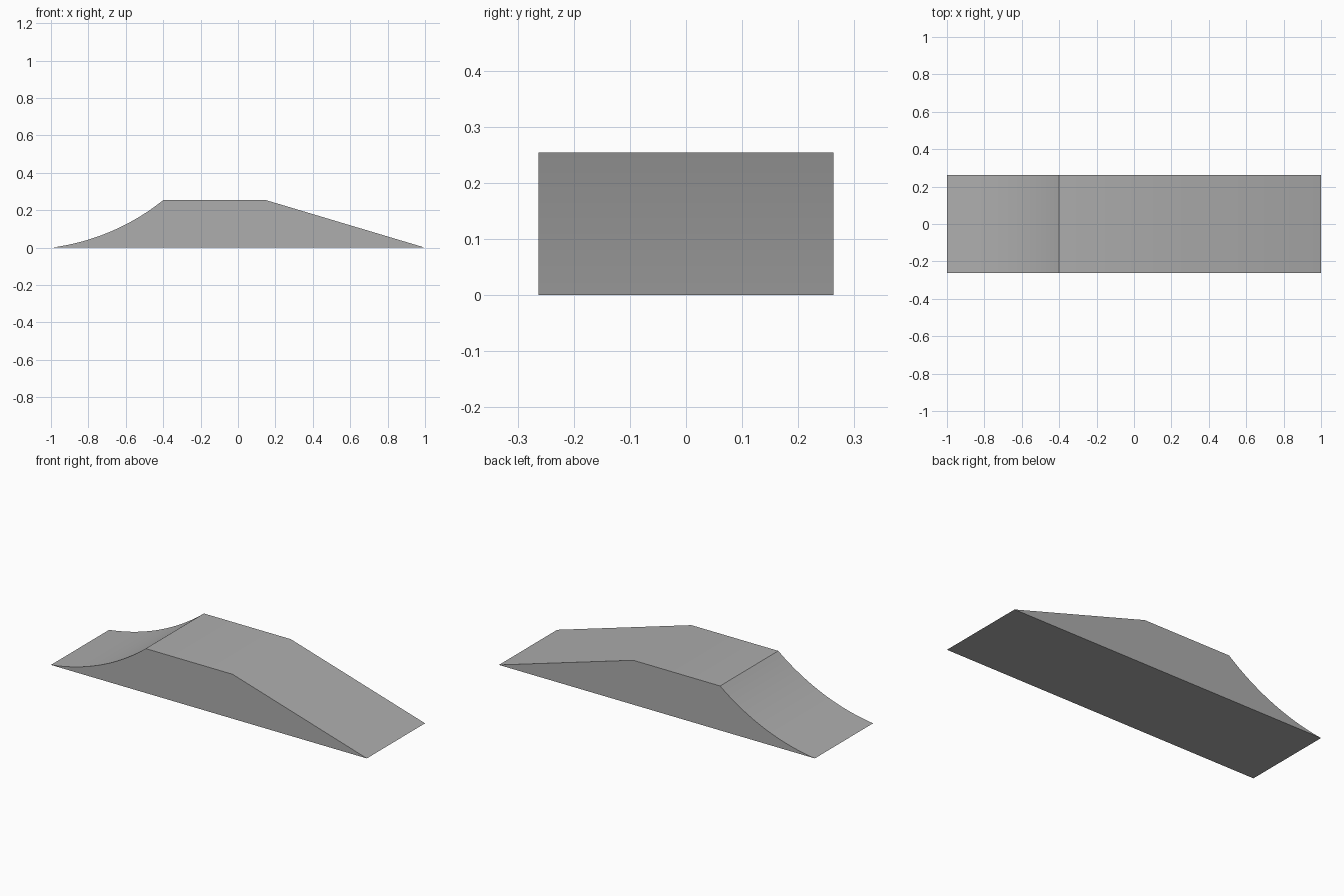
import bpy, bmesh, math

if "Cube" in bpy.data.objects:
    bpy.data.objects.remove(bpy.data.objects["Cube"])

HALF_WIDTH, TOP, STEPS = 0.263, 0.254, 24
SAG = 0.045  # depth of the hollow below its chord

# Side profile: concave arc up, flat deck, straight ramp down
x0, z0, x1, z1 = -1.0, 0.0, -0.4, TOP
chord = math.hypot(x1 - x0, z1 - z0)
slope = math.atan2(z1 - z0, x1 - x0)
half = 2 * math.atan(2 * SAG / chord)
radius = chord / (2 * math.sin(half))
a0 = slope - half
profile = []
for i in range(STEPS + 1):
    a = a0 + 2 * half * i / STEPS
    profile.append((x0 + radius * (math.sin(a) - math.sin(a0)),
                    z0 + radius * (math.cos(a0) - math.cos(a))))
profile += [(0.15, TOP), (1.0, 0.0)]

# Extrude the profile across the width
bm = bmesh.new()
side = bm.faces.new([bm.verts.new((x, -HALF_WIDTH, z)) for x, z in profile])
new = bmesh.ops.extrude_face_region(bm, geom=[side])["geom"]
bmesh.ops.translate(bm, vec=(0, 2 * HALF_WIDTH, 0),
                    verts=[g for g in new if isinstance(g, bmesh.types.BMVert)])
bmesh.ops.recalc_face_normals(bm, faces=bm.faces)
mesh = bpy.data.meshes.new("ramp")
bm.to_mesh(mesh)
bm.free()

ramp = bpy.data.objects.new("ramp", mesh)
bpy.context.collection.objects.link(ramp)
grey = bpy.data.materials.new("grey")
grey.diffuse_color = (0.42, 0.42, 0.42, 1)
grey.use_nodes = True
grey.node_tree.nodes["Principled BSDF"].inputs["Base Color"].default_value = grey.diffuse_color
mesh.materials.append(grey)

# Smooth the hollow, keep the hard edges
bpy.context.view_layer.objects.active = ramp
ramp.select_set(True)
bpy.ops.object.shade_smooth_by_angle(angle=math.radians(30))
